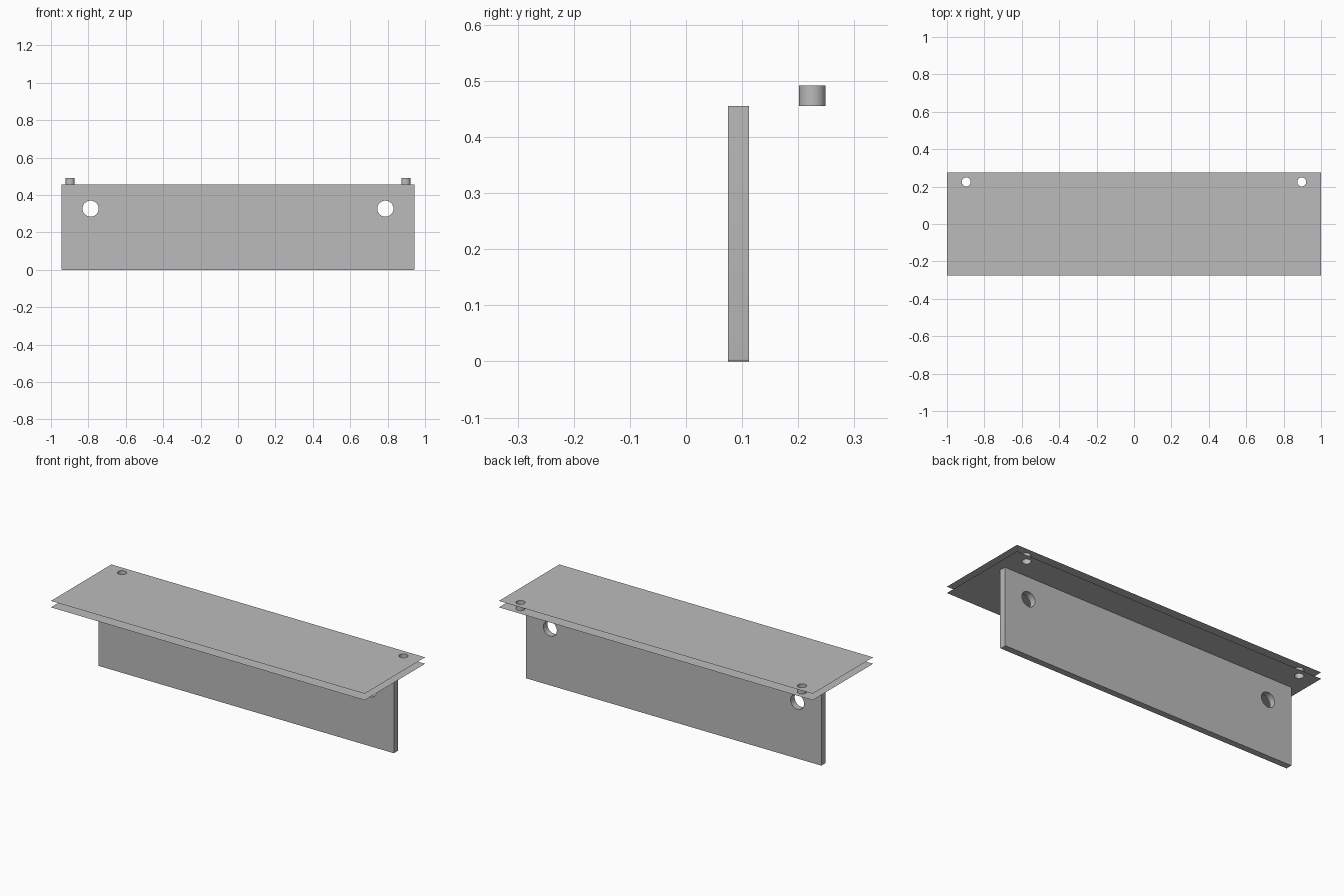
import bpy
import bmesh
from math import cos, sin, pi, radians
from mathutils import Matrix, Vector

if "Cube" in bpy.data.objects:
    bpy.data.objects.remove(bpy.data.objects["Cube"])

GREY = (0.5, 0.5, 0.5, 1)
grey = bpy.data.materials.new("light_grey")
grey.use_nodes = True
grey.diffuse_color = GREY
grey.node_tree.nodes["Principled BSDF"].inputs["Base Color"].default_value = GREY


def arc(cx, cy, r, start, end, steps):
    """Points along an arc, both ends included."""
    angles = [start + (end - start) * i / steps for i in range(steps + 1)]
    return [(cx + r * cos(a), cy + r * sin(a)) for a in angles]


def finish(bm, name, matrix):
    mesh = bpy.data.meshes.new(name)
    bm.to_mesh(mesh)
    bm.free()
    mesh.materials.append(grey)
    mesh.shade_smooth()
    mesh.set_sharp_from_angle(angle=radians(30))
    obj = bpy.data.objects.new(name, mesh)
    obj.matrix_world = matrix
    bpy.context.collection.objects.link(obj)
    return obj


def panel(name, outline, holes, matrix, depth=0):
    """Flat outline with round holes, extruded when it has a depth."""
    bm = bmesh.new()
    loops = [outline] + [arc(x, y, r, 0, 2 * pi, 48)[:-1] for x, y, r in holes]
    for loop in loops:
        verts = [bm.verts.new((x, y, 0)) for x, y in loop]
        for a, b in zip(verts, verts[1:] + verts[:1]):
            bm.edges.new((a, b))
    bmesh.ops.triangle_fill(bm, edges=bm.edges[:], use_beauty=True,
                            normal=Vector((0, 0, 1)))
    if depth:
        new = bmesh.ops.extrude_face_region(bm, geom=bm.faces[:])["geom"]
        moved = [v for v in new if isinstance(v, bmesh.types.BMVert)]
        bmesh.ops.translate(bm, verts=moved, vec=(0, 0, depth))
        bmesh.ops.recalc_face_normals(bm, faces=bm.faces[:])
    return finish(bm, name, matrix)


# Two thin shelf skins, pierced near the back corners
LOW, HIGH = 0.455, 0.492
HOLE_X, HOLE_Y, HOLE_R = 0.897, 0.225, 0.024
shelf = [(-1, -0.275), (1, -0.275), (1, 0.275), (-1, 0.275)]
shelf_holes = [(s * HOLE_X, HOLE_Y, HOLE_R) for s in (-1, 1)]
for name, z in (("shelf_underside", LOW), ("shelf_top", HIGH)):
    panel(name, shelf, shelf_holes, Matrix.Translation((0, 0, z)))

# Open tubes lining the shelf holes
for name, s in (("left_hole_lining", 1), ("right_hole_lining", -1)):
    bm = bmesh.new()
    bmesh.ops.create_cone(bm, cap_ends=False, segments=48, radius1=HOLE_R,
                          radius2=HOLE_R, depth=HIGH - LOW)
    finish(bm, name, Matrix.Translation((s * HOLE_X, HOLE_Y, (LOW + HIGH) / 2)))

# Upright mounting plate with slightly rounded lower corners
W, R = 0.943, 0.004
plate = [(W, LOW), (-W, LOW)]
plate += arc(R - W, R, R, pi, 1.5 * pi, 4)
plate += arc(W - R, R, R, 1.5 * pi, 2 * pi, 4)
upright = Matrix.Translation((0, 0.112, 0)) @ Matrix.Rotation(pi / 2, 4, "X")
panel("mounting_plate", plate, [(s * 0.788, 0.327, 0.043) for s in (-1, 1)],
      upright, depth=0.037)
